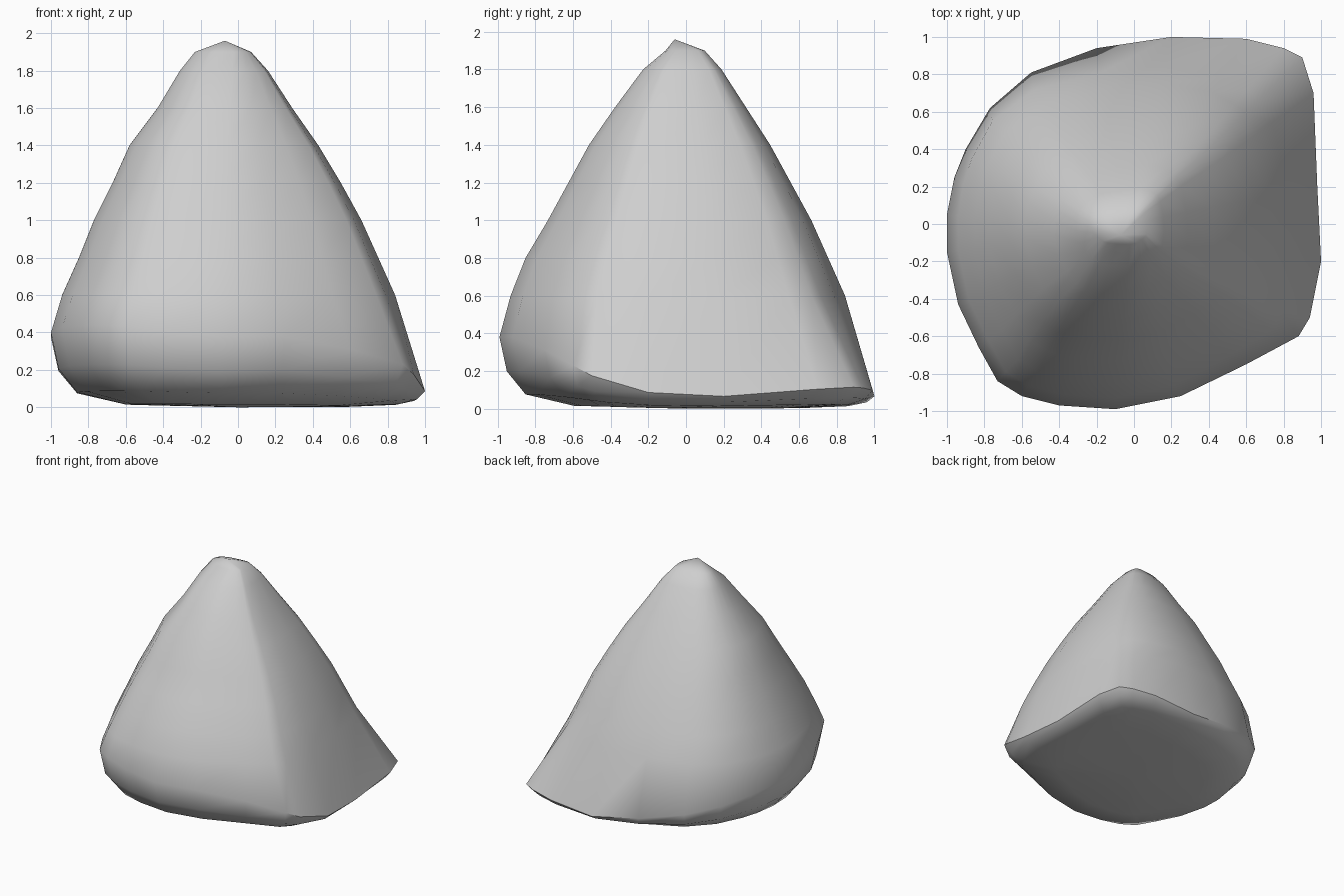
import bpy, bmesh, math
from mathutils import Vector

cube = bpy.data.objects.get("Cube")
if cube:
    bpy.data.objects.remove(cube, do_unlink=True)

# Plan outline of the rock, anticlockwise from the left-hand side
OUTLINE = [(1, -.2), (.98, .2), (.96, .7), (.9, .89), (.8, .94), (.6, .99),
           (.2, 1), (-.2, .94), (-.55, .81), (-.77, .62), (-.9, .4), (-.96, .25),
           (-1, .05), (-1, -.15), (-.94, -.43), (-.83, -.66), (-.73, -.84),
           (-.6, -.92), (-.4, -.97), (-.1, -.99), (.25, -.92), (.6, -.75),
           (.88, -.6), (.94, -.5)]

# Upper sections: height, then reach to -x, +x, -y, +y
SECTIONS = [(.6, .94, .84, .94, .85), (.8, .85, .75, .86, .76),
            (1, .77, .66, .74, .67), (1.2, .67, .55, .63, .56),
            (1.4, .58, .43, .52, .45), (1.6, .43, .29, .38, .32),
            (1.8, .31, .16, .23, .19), (1.9, .23, .07, .11, .1)]

# Underside rings: plan scale and share of the rim height
UNDERSIDE = [(.6, .04), (.86, .2), (.96, .52), (1, 1)]


def rim_height(x, y):
    """The rim is high and rounded at the front, low and crisp at the back."""
    floor = .05 + .08 * max(0, x * y) if y > 0 else .05
    slope = .22 - .16 * x - .13 * y
    front = min(.38, -.1 - .55 * y)
    return min(.44, max(floor, slope, front))


def fullness(x, y):
    """Flanks draw in above one back corner and swell above the other."""
    if y < 0:
        return 1
    corner = (x * y) ** 2
    return 1 - .15 * corner / .8 if x > 0 else 1 + .2 * corner


def underside_ring(scale, share):
    return [Vector((x * scale, y * scale, rim_height(x, y) * share))
            for x, y in OUTLINE]


def upper_ring(z, left, right, front, back):
    return [Vector((x * (right if x > 0 else left) * fullness(x, y),
                    y * (back if y > 0 else front) * fullness(x, y), z))
            for x, y in OUTLINE]


def build_rock():
    bm = bmesh.new()
    rings = [underside_ring(*u) for u in UNDERSIDE]
    rings += [upper_ring(*s) for s in SECTIONS]
    loops = [[bm.verts.new(p) for p in ring] for ring in rings]
    base = bm.verts.new((0, 0, 0))
    tip = bm.verts.new((-.07, -.06, 1.96))
    count = len(OUTLINE)
    for i in range(count):
        j = (i + 1) % count
        # Side walls
        for low, high in zip(loops, loops[1:]):
            bm.faces.new((low[i], low[j], high[j], high[i]))
        # Base and tip
        bm.faces.new((base, loops[0][j], loops[0][i]))
        bm.faces.new((tip, loops[-1][i], loops[-1][j]))
    bmesh.ops.recalc_face_normals(bm, faces=bm.faces[:])
    mesh = bpy.data.meshes.new("rock")
    bm.to_mesh(mesh)
    bm.free()
    rock = bpy.data.objects.new("rock", mesh)
    bpy.context.collection.objects.link(rock)
    return rock


# Stone colour
GREY = (.62, .62, .62, 1)
stone = bpy.data.materials.new("grey stone")
stone.use_nodes = True
stone.diffuse_color = GREY
shader = next(n for n in stone.node_tree.nodes if n.type == "BSDF_PRINCIPLED")
shader.inputs["Base Color"].default_value = GREY

rock = build_rock()
rock.data.materials.append(stone)

# Soft flanks with crisp base edges
bpy.ops.object.select_all(action="DESELECT")
rock.select_set(True)
bpy.context.view_layer.objects.active = rock
bpy.ops.object.shade_smooth_by_angle(angle=math.radians(42))
